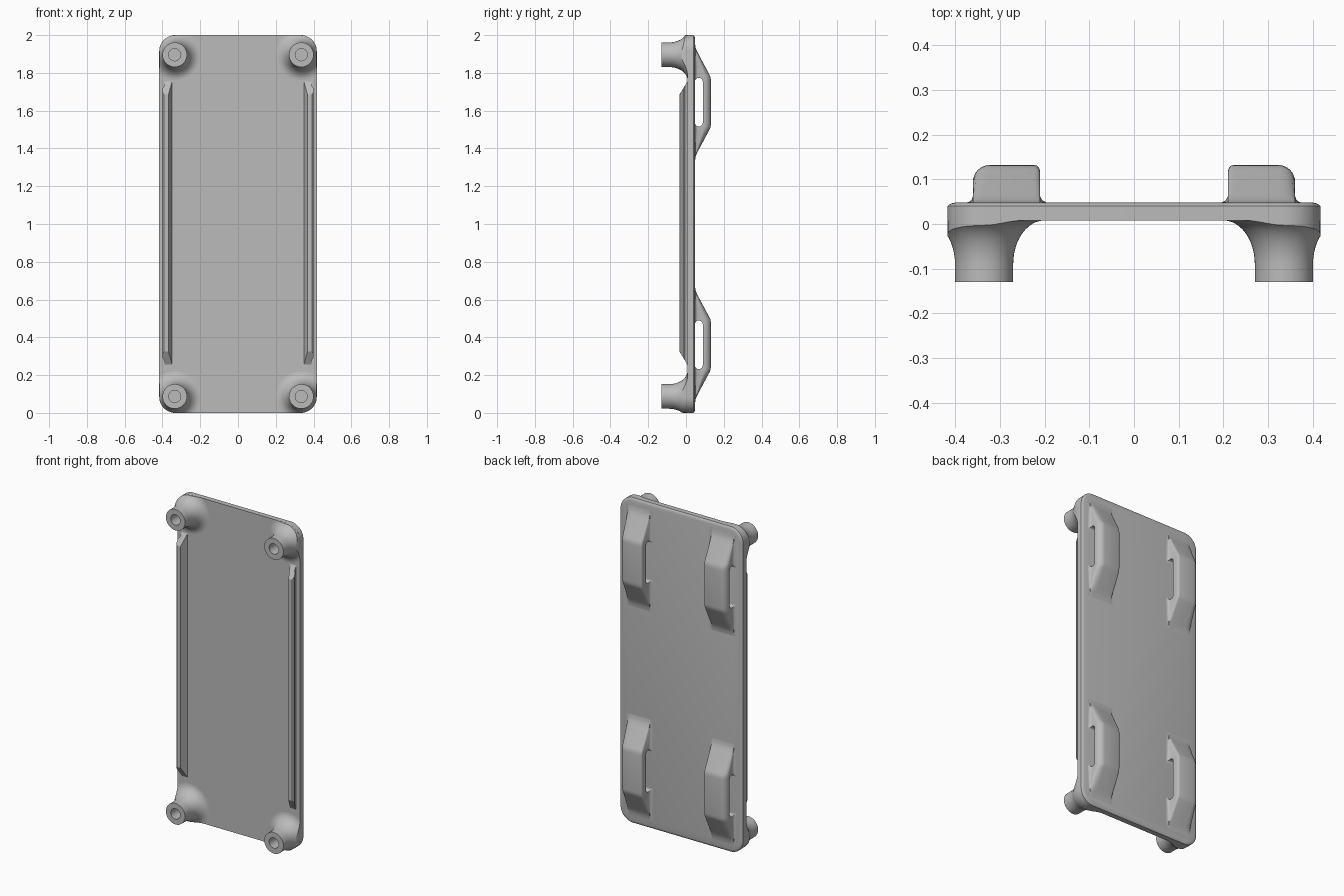
import bpy, bmesh
from math import sin, cos, pi, radians

cube = bpy.data.objects.get("Cube")
if cube:
    bpy.data.objects.remove(cube, do_unlink=True)

grey = bpy.data.materials.new("plain grey")
grey.use_nodes = True
grey.diffuse_color = (0.5, 0.5, 0.5, 1)
grey.node_tree.nodes["Principled BSDF"].inputs["Base Color"].default_value = (0.5, 0.5, 0.5, 1)


def loft(name, rings):
    """Skin a list of equal closed rings and cap both ends."""
    bm = bmesh.new()
    loops = [[bm.verts.new(p) for p in ring] for ring in rings]
    for a, b in zip(loops, loops[1:]):
        for i in range(len(a)):
            j = (i + 1) % len(a)
            bm.faces.new((a[i], a[j], b[j], b[i]))
    bm.faces.new(loops[0])
    bm.faces.new(loops[-1])
    bmesh.ops.recalc_face_normals(bm, faces=bm.faces)
    mesh = bpy.data.meshes.new(name)
    bm.to_mesh(mesh)
    bm.free()
    mesh.materials.append(grey)
    obj = bpy.data.objects.new(name, mesh)
    bpy.context.collection.objects.link(obj)
    return obj


def activate(obj):
    bpy.ops.object.select_all(action='DESELECT')
    obj.select_set(True)
    bpy.context.view_layer.objects.active = obj


def smooth(obj, angle=35):
    activate(obj)
    bpy.ops.object.shade_smooth_by_angle(angle=radians(angle))


def cut(obj, tool, operation):
    """Apply a boolean and discard the tool."""
    mod = obj.modifiers.new("cut", 'BOOLEAN')
    mod.object, mod.operation, mod.solver = tool, operation, 'EXACT'
    activate(obj)
    bpy.ops.object.modifier_apply(modifier=mod.name)
    bpy.data.objects.remove(tool, do_unlink=True)


def plate_ring(y, inset=0.0, radius=0.085):
    """Rounded rectangle outline of the plate at depth y."""
    r = radius - inset
    ring = []
    for k, (sx, sz) in enumerate(((1, 1), (-1, 1), (-1, -1), (1, -1))):
        for i in range(13):
            a = (k + i / 12) * pi / 2
            ring.append((sx * (0.417 - radius) + r * cos(a), y,
                         1 + sz * (1 - radius) + r * sin(a)))
    return ring


# Backing plate with a softened rear rim
plate = loft("backing_plate", [plate_ring(0.008), plate_ring(0.04), plate_ring(0.043, 0.003),
                               plate_ring(0.046, 0.009), plate_ring(0.048, 0.018)])
smooth(plate, 30)

# Hollow corner posts, flaring into the plate and trimmed to its outline
post_profile = [(0.032, -0.03), (0.032, -0.13), (0.065, -0.13)]
for i in range(13):
    t = i / 12 * pi / 2
    post_profile.append((0.135 - 0.07 * cos(t), -0.09 + 0.098 * sin(t)))
post_profile.append((0.135, 0.02))


def post(name, x, z):
    rings = [[(x + r * cos(k * pi / 24), y, z + r * sin(k * pi / 24)) for k in range(48)]
             for r, y in post_profile]
    obj = loft(name, rings)
    trim = loft("trim_outline", [plate_ring(-0.2, 0.0005), plate_ring(0.045, 0.0005)])
    cut(obj, trim, 'INTERSECT')
    smooth(obj)


# Side rails with sloped ends and an outward lip
rail_section = [(0.347, 0.012), (0.368, -0.035), (0.392, -0.035), (0.4, -0.026),
                (0.4, -0.015), (0.39, -0.006), (0.39, 0.012)]


def rail(name, side):
    rings = []
    for end in (-1, 1):
        rings.append([(side * x, y, 1.005 + end * (0.68 + 0.07 * (y + 0.035) / 0.043))
                      for x, y in rail_section])
    loft(name, rings)


# Rear strap loops: a filleted section swept over a trapezoid, with a slot through it
loop_section = [(0.195, 0), (0.2, 0.002), (0.206, 0.006), (0.21, 0.015), (0.21, 0.07),
                (0.212, 0.077), (0.216, 0.082), (0.223, 0.084)]
for i in range(9):
    t = (1 - i / 8) * pi / 2
    loop_section.append((0.322 + 0.038 * cos(t), 0.046 + 0.038 * sin(t)))
loop_section += [(0.36, 0.015), (0.363, 0.006), (0.368, 0.002), (0.374, 0)]
rise = [(0.31, 0), (0.29, 0.03), (0.275, 0.09), (0.255, 0.21), (0.15, 0.88),
        (0.14, 0.94), (0.13, 0.98), (0.115, 1)]
stations = [(-d, h) for d, h in rise] + [(d, h) for d, h in reversed(rise)]


def strap_loop(name, side, zc):
    rings = []
    for d, h in stations:
        ring = [(side * x, 0.048 + y * h, zc + d) for x, y in loop_section]
        rings.append([(side * 0.195, 0.043, zc + d)] + ring + [(side * 0.374, 0.043, zc + d)])
    obj = loft(name, rings)
    slot = []
    for end in (1, -1):
        for i in range(9):
            a = i / 8 * pi
            slot.append((0.068 + end * 0.021 * cos(a), zc + end * (0.108 + 0.021 * sin(a))))
    tool = loft("slot_cutter", [[(side * x, y, z) for y, z in slot] for x in (0.15, 0.45)])
    cut(obj, tool, 'DIFFERENCE')
    smooth(obj, 40)


for side, label in ((1, "left"), (-1, "right")):
    rail(label + "_rail", side)
    for level, post_z, loop_z in (("upper", 1.896, 1.645), ("lower", 0.087, 0.36)):
        post(f"{level}_{label}_post", side * 0.335, post_z)
        strap_loop(f"{level}_{label}_strap_loop", side, loop_z)
